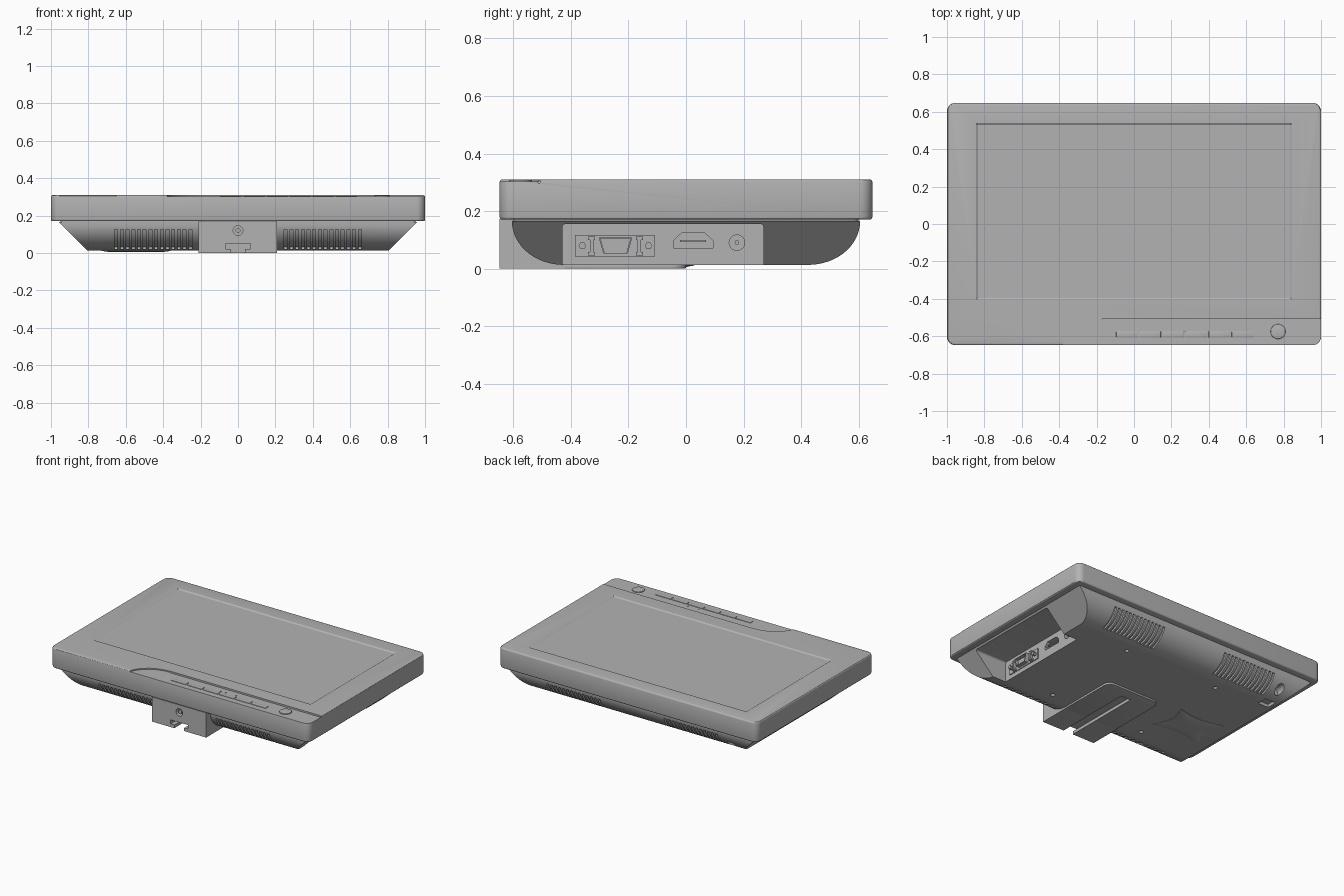
import bpy, bmesh, math
from math import cos, sin, pi, radians

cube = bpy.data.objects.get("Cube")
if cube:
    bpy.data.objects.remove(cube, do_unlink=True)

grey = bpy.data.materials.new("plain grey")
grey.use_nodes = True
grey.diffuse_color = (0.45, 0.45, 0.45, 1)
grey.node_tree.nodes["Principled BSDF"].inputs["Base Color"].default_value = grey.diffuse_color


def add_loft(bm, rings):
    """Closed skin through rings that share one point count."""
    loops = [[bm.verts.new(p) for p in ring] for ring in rings]
    n = len(loops[0])
    for a, b in zip(loops, loops[1:]):
        for i in range(n):
            bm.faces.new((a[i], a[(i + 1) % n], b[(i + 1) % n], b[i]))
    bm.faces.new(loops[0][::-1])
    bm.faces.new(loops[-1])


def place(axis, p, h):
    u, v = p
    return {"x": (h, u, v), "y": (u, h, v), "z": (u, v, h)}[axis]


def add_prism(bm, axis, pts, lo, hi):
    add_loft(bm, [[place(axis, p, h) for p in pts] for h in (lo, hi)])


def finish(name, bm, bevel=0.0):
    bmesh.ops.recalc_face_normals(bm, faces=bm.faces)
    mesh = bpy.data.meshes.new(name)
    bm.to_mesh(mesh)
    bm.free()
    mesh.materials.append(grey)
    ob = bpy.data.objects.new(name, mesh)
    bpy.context.collection.objects.link(ob)
    if bevel:
        mod = ob.modifiers.new("Bevel", "BEVEL")
        mod.width, mod.segments, mod.limit_method = bevel, 3, "ANGLE"
        mod.angle_limit = radians(40)
    return ob


def prism(name, axis, pts, lo, hi, bevel=0.0):
    bm = bmesh.new()
    add_prism(bm, axis, pts, lo, hi)
    return finish(name, bm, bevel)


def rect(u0, u1, v0, v1):
    return [(u0, v0), (u1, v0), (u1, v1), (u0, v1)]


def round_rect(u0, u1, v0, v1, r, n=6):
    corners = ((u1 - r, v1 - r, 0), (u0 + r, v1 - r, 1), (u0 + r, v0 + r, 2), (u1 - r, v0 + r, 3))
    return [(u + r * cos((q + i / n) * pi / 2), v + r * sin((q + i / n) * pi / 2))
            for u, v, q in corners for i in range(n + 1)]


def circle(u, v, r, n=24):
    return [(u + r * cos(2 * pi * i / n), v + r * sin(2 * pi * i / n)) for i in range(n)]


def cut(ob, *cutters):
    for c in cutters:
        mod = ob.modifiers.new("Cut", "BOOLEAN")
        mod.operation, mod.solver, mod.object = "DIFFERENCE", "EXACT", c
        c.hide_render = True


def bake(ob):
    """Apply all modifiers."""
    deps = bpy.context.evaluated_depsgraph_get()
    mesh = bpy.data.meshes.new_from_object(ob.evaluated_get(deps))
    ob.modifiers.clear()
    ob.data = mesh


# Display housing with sunken screen and lowered control strip
D = 0.648
housing = prism("display_housing", "z", round_rect(-1, 1, -D, D, 0.045), 0.17, 0.31, 0.01)
bm = bmesh.new()
add_loft(bm, [[(x, y, z) for x, y in rect(-0.845 + s, 0.845 - s, -0.405 + s, 0.54 - s)]
              for s, z in ((0.01, 0.304), (-0.002, 0.312))])
screen_cut = finish("screen_cutter", bm)
arc = [(-0.17 - 0.22 * sin(t), -0.7 + 0.19 * cos(t)) for t in [radians(9 * i) for i in range(11)]]
strip_cut = prism("strip_cutter", "z", [(1.1, -0.7), (1.1, -0.51)] + arc, 0.302, 0.35)
groove = prism("screen_seam_cutter", "z", rect(-0.17, 1.1, -0.514, -0.508), 0.298, 0.35)
cut(housing, screen_cut, strip_cut, groove)

# Buttons, indicator dots and power button on the strip
bm = bmesh.new()
for i in range(6):
    x = -0.095 + 0.1235 * i
    add_prism(bm, "z", rect(x, x + 0.115, -0.607, -0.575), 0.29, 0.306)
buttons = finish("control_buttons", bm, 0.002)
bm = bmesh.new()
for x in (0.255, 0.295, 0.375):
    add_prism(bm, "z", circle(x, -0.555, 0.005, 10), 0.29, 0.304)
dots = finish("indicator_dots", bm)
power = prism("power_button", "z", circle(0.77, -0.575, 0.04, 32), 0.29, 0.308, 0.003)

# Back shell: rounded front and back, sloping ends
CY, CZ, RY, RZ = 0.425, 0.165, 0.18, 0.152


def curve(t, grow=0.0):
    return CY + (RY + grow) * cos(t), CZ - (RZ + grow) * sin(t)


half = [curve(radians(6 * i)) for i in range(16)]
profile = half + [(-y, z) for y, z in reversed(half)]
bm = bmesh.new()
add_loft(bm, [[(s * (0.805 + z - 0.013), y, z) for y, z in profile] for s in (-1, 1)])
shell = finish("back_shell", bm)
neck = prism("shell_rim", "z", round_rect(-0.95, 0.95, -0.6, 0.6, 0.02), 0.16, 0.175)

# Ventilation slots following the shell curve
bm = bmesh.new()
ts = [radians(15 + 58 * i / 8) for i in range(9)]
slot = [curve(t, 0.02) for t in ts] + [curve(t, -0.014) for t in reversed(ts)]
for sy in (-1, 1):
    for sx in (-1, 1):
        for i in range(14):
            x = sx * (0.255 + 0.0305 * i)
            add_prism(bm, "x", [(sy * y, z) for y, z in slot], x - 0.008, x + 0.008)
vents = finish("vent_cutter", bm)

# Port recess, screw holes, lock hole and notch
PX = 0.70
recess = prism("recess_cutter", "x", round_rect(-0.43, 0.27, -0.1, 0.155, 0.012), PX, 1.1)
bm = bmesh.new()
for x in (-0.365, 0.365):
    for y in (-0.365, 0.365):
        add_prism(bm, "z", circle(x, y, 0.014, 16), -0.05, 0.05)
add_prism(bm, "y", circle(-0.74, 0.06, 0.028, 20), 0.5, 0.7)
add_prism(bm, "z", rect(-0.78, -0.70, 0.39, 0.46), -0.05, 0.035)
holes = finish("hole_cutter", bm)

# Sockets sunk into the port panel
bm = bmesh.new()
hdmi = [(-0.043, 0.072), (0.093, 0.072), (0.093, 0.098), (0.066, 0.123), (-0.016, 0.123), (-0.043, 0.098)]
add_prism(bm, "x", hdmi, PX - 0.04, PX + 0.02)
add_prism(bm, "x", circle(0.177, 0.09, 0.027), PX - 0.04, PX + 0.02)
sockets = finish("socket_cutter", bm)

# T-shaped track running through the foot
tee = [(-0.038, -0.05), (0.038, -0.05), (0.038, 0.022), (0.068, 0.022),
       (0.068, 0.05), (-0.068, 0.05), (-0.068, 0.022), (-0.038, 0.022)]
track = prism("track_cutter", "y", tee, -0.8, -0.08)
cut(shell, vents, recess, holes, sockets, track)

# Stand foot: column and base plate
column = prism("foot_column", "z", rect(-0.21, 0.208, -D, -0.42), 0.0, 0.172)
pin_hole = prism("pin_hole_cutter", "y", circle(0, 0.12, 0.026), -0.8, -0.61)
cut(column, track, pin_hole)
pin = prism("foot_pin", "y", circle(0, 0.12, 0.013, 16), -0.64, -0.6)
end = [p for p in round_rect(-0.21, 0.208, -0.9, 0, 0.05) if p[1] > -0.4]
plate = prism("foot_plate", "z", end + [(-0.21, -0.43), (0.208, -0.43)], 0.0, 0.016, 0.004)
cut(plate, track)

# Shallow four-pointed pad under the shell
N = 8
tips = [(-0.36, -0.24), (-0.37, 0.02), (-0.72, 0.03), (-0.73, -0.25)]
mx, my = -0.545, -0.11
pad_pts = []
for (x0, y0), (x1, y1) in zip(tips, tips[1:] + tips[:1]):
    for i in range(N):
        f = i / N
        k = 1 - 0.9 * f * (1 - f)
        pad_pts.append((mx + k * (x0 + (x1 - x0) * f - mx), my + k * (y0 + (y1 - y0) * f - my)))
bm = bmesh.new()
add_loft(bm, [[(mx + k * (x - mx), my + k * (y - my), z) for x, y in pad_pts]
              for k, z in ((1, 0.016), (1, 0.011), (0.8, 0.006), (0.5, 0.004))])
pad = finish("underside_pad", bm)

# Connector parts on the port panel
bm = bmesh.new()
add_prism(bm, "x", rect(-0.385, -0.108, 0.042, 0.116), PX - 0.01, PX + 0.006)
dsub = [(-0.287, 0.052), (-0.203, 0.052), (-0.187, 0.108), (-0.303, 0.108)]
add_prism(bm, "x", dsub, PX, PX + 0.035)
for y, s in ((-0.36, 1), (-0.13, -1)):
    add_prism(bm, "x", circle(y, 0.079, 0.013, 6), PX, PX + 0.03)
    b = y + s * 0.032
    add_prism(bm, "x", rect(b - 0.006, b + 0.006, 0.046, 0.112), PX, PX + 0.025)
    for z in (0.046, 0.1):
        add_prism(bm, "x", rect(b - 0.012, b + 0.012, z, z + 0.012), PX, PX + 0.02)
add_prism(bm, "x", rect(-0.02, 0.07, 0.093, 0.1), PX - 0.05, PX - 0.005)
add_prism(bm, "x", circle(0.177, 0.09, 0.008, 12), PX - 0.05, PX - 0.002)
connectors = finish("port_connectors", bm)
dsub_cut = prism("dsub_cutter", "x", [(y * 0.9 - 0.0245, z * 0.9 + 0.008) for y, z in dsub], PX + 0.01, PX + 0.06)
cut(connectors, dsub_cut)

# Apply cuts, drop cutters, smooth the rounded parts
parts = [housing, buttons, dots, power, shell, neck, column, pin, plate, pad, connectors]
for ob in parts:
    bake(ob)
for ob in (screen_cut, strip_cut, groove, vents, recess, holes, sockets, track, pin_hole, dsub_cut):
    bpy.data.objects.remove(ob, do_unlink=True)
bpy.ops.object.select_all(action="DESELECT")
for ob in parts:
    ob.select_set(True)
bpy.context.view_layer.objects.active = housing
bpy.ops.object.shade_smooth_by_angle(angle=radians(30))
